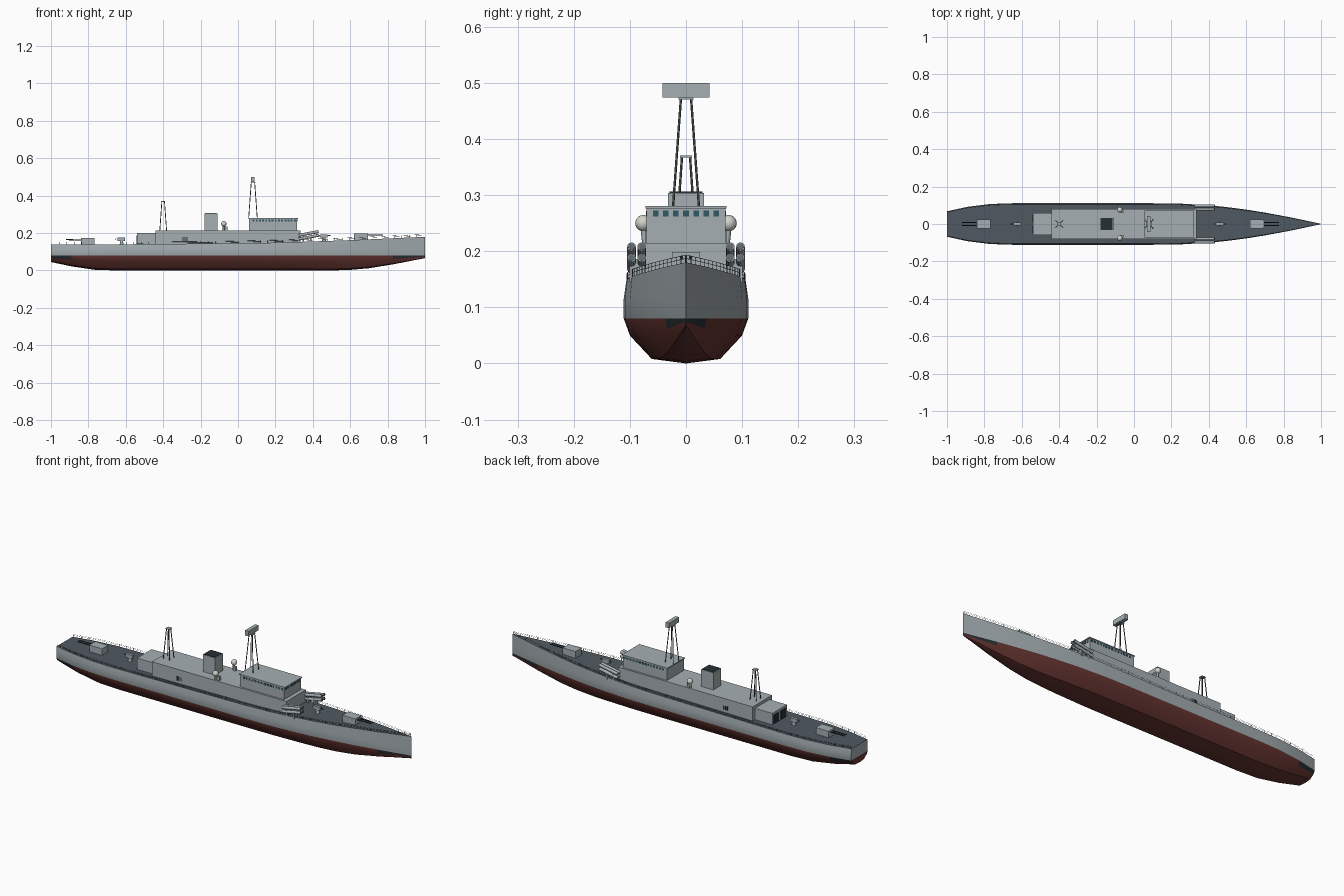
import bpy, bmesh, math
from mathutils import Vector

if "Cube" in bpy.data.objects:
    bpy.data.objects.remove(bpy.data.objects["Cube"])


def mat(name, r, g, b):
    m = bpy.data.materials.new(name)
    m.diffuse_color = (r, g, b, 1)
    m.use_nodes = True
    m.node_tree.nodes["Principled BSDF"].inputs["Base Color"].default_value = m.diffuse_color
    return m


GREY = mat("hull_grey", .36, .41, .43)
HOUSE = mat("house_grey", .38, .43, .45)
RED = mat("bottom_red", .13, .035, .03)
DECK = mat("deck_grey", .08, .1, .12)
DARK = mat("dark", .02, .03, .035)
STEEL = mat("steel", .12, .14, .15)
GLASS = mat("glass", .03, .1, .13)
WHITE = mat("radome_white", .65, .65, .6)


def add_mesh(name, bm, m):
    me = bpy.data.meshes.new(name)
    bmesh.ops.recalc_face_normals(bm, faces=bm.faces)
    bm.to_mesh(me)
    bm.free()
    ob = bpy.data.objects.new(name, me)
    bpy.context.collection.objects.link(ob)
    for k in (m if isinstance(m, list) else [m]):
        me.materials.append(k)
    return ob


def smooth(ob, deg=30):
    bpy.ops.object.select_all(action='DESELECT')
    ob.select_set(True)
    bpy.context.view_layer.objects.active = ob
    bpy.ops.object.shade_smooth_by_angle(angle=math.radians(deg))


def boxes(name, spans, m=HOUSE):
    # each span is (x0, x1, y0, y1, z0, z1)
    bm = bmesh.new()
    for x0, x1, y0, y1, z0, z1 in spans:
        vs = bmesh.ops.create_cube(bm, size=1)["verts"]
        for v in vs:
            v.co = ((x0 + x1) / 2 + v.co.x * (x1 - x0), (y0 + y1) / 2 + v.co.y * (y1 - y0),
                    (z0 + z1) / 2 + v.co.z * (z1 - z0))
    return add_mesh(name, bm, m)


def rods(name, segs, r, m=HOUSE, n=8, r2=None):
    # each segment is (start, end)
    bm = bmesh.new()
    for a, b in segs:
        a, b = Vector(a), Vector(b)
        d = b - a
        M = d.to_track_quat('Z', 'Y').to_matrix().to_4x4()
        M.translation = (a + b) / 2
        bmesh.ops.create_cone(bm, cap_ends=True, segments=n, radius1=r, radius2=r2 or r,
                              depth=d.length, matrix=M)
    ob = add_mesh(name, bm, m)
    smooth(ob, 50)
    return ob


def interp(table, x):
    for (a, p), (b, q) in zip(table, table[1:]):
        if x <= b:
            return p + (q - p) * max(0, (x - a) / (b - a))
    return table[-1][1]


# Hull lines: half beam, keel height and deck height along the length
BEAM = [(-1, .068), (-.89, .092), (-.77, .107), (-.65, .111), (.1, .111), (.25, .109), (.4, .1),
        (.5, .09), (.6, .077), (.7, .061), (.83, .037), (.92, .018), (1, .001)]
KEEL = [(-1, .045), (-.89, .022), (-.77, .004), (-.65, 0), (.5, 0), (.6, .003), (.7, .012),
        (.83, .033), (1, .066)]
SHEER = [(-1, .14), (-.5, .139), (-.1, .142), (.25, .15), (.6, .162), (1, .18)]


def deck(x):
    return interp(SHEER, x)


def edge(x):
    return interp(BEAM, x) * .96


# Hull lofted through cross-sections
bm = bmesh.new()
rings = []
for x, w in BEAM:
    k, d = interp(KEEL, x), deck(x)
    half = [(.96, d), (1, .115), (1, .08), (.9, k + .62 * (.08 - k)), (.55, k + .1 * (.08 - k))]
    pts = [(-w * f, z) for f, z in half] + [(0, k)] + [(w * f, z) for f, z in reversed(half)]
    rings.append([bm.verts.new((x, y, z)) for y, z in pts])
for a, b in zip(rings, rings[1:]):
    for i in range(10):
        f = bm.faces.new((a[i], a[i + 1], b[i + 1], b[i]))
        f.material_index = 1 if 2 <= i <= 7 else 0
        x = f.calc_center_median().x
        if i in (2, 7) and (x > .83 or x < -.89):
            f.material_index = 3
    bm.faces.new((a[0], b[0], b[10], a[10])).material_index = 2
for r in (rings[0], rings[-1]):
    bm.faces.new(r[:3] + r[8:])
    bm.faces.new(r[2:9]).material_index = 1
smooth(add_mesh("hull", bm, [GREY, RED, DECK, DARK]), 28)

# Superstructure blocks
boxes("deckhouse", [(-.44, .335, -.08, .08, .13, .215)])
boxes("hangar", [(-.54, -.44, -.06, .06, .13, .2)])
boxes("hangar_doors", [(-.542, -.538, s * .03 - .021, s * .03 + .021, .142, .188) for s in (-1, 1)], DARK)
boxes("bridge", [(.06, .315, -.07, .07, .215, .277)])
boxes("bridge_roof", [(.056, .32, -.072, .072, .276, .281)])
boxes("bridge_front_windows", [(.313, .317, y * .018 - .005, y * .018 + .005, .262, .273)
                               for y in range(-3, 4)], GLASS)
boxes("bridge_side_windows", [(.078 + i * .017, .088 + i * .017, s * .07 - .0015, s * .07 + .0015, .262, .272)
                              for i in range(14) for s in (-1, 1)], GLASS)
boxes("side_vents", [(-.297 + i * .011, -.291 + i * .011, s * .08 - .0015, s * .08 + .0015, .157, .178)
                     for i in range(3) for s in (-1, 1)], DARK)

# Funnel with dark opening
boxes("funnel", [(-.18, -.11, -.032, .032, .215, .304)])
boxes("funnel_top", [(-.176, -.114, -.029, .029, .302, .306)], DARK)

# Radomes on pedestals
bm = bmesh.new()
for s in (-1, 1):
    vs = bmesh.ops.create_uvsphere(bm, u_segments=16, v_segments=10, radius=.0145)["verts"]
    bmesh.ops.translate(bm, verts=vs, vec=(-.076, s * .076, .25))
smooth(add_mesh("radomes", bm, WHITE), 60)
rods("radome_pedestals", [((-.076, s * .072, .213), (-.076, s * .075, .24)) for s in (-1, 1)], .006)
boxes("radome_lockers", [(-.072, -.056, s * .066 - .006, s * .066 + .006, .215, .236) for s in (-1, 1)])


# Four-legged lattice masts
def mast(name, x, z0, z1, base, top):
    sg = [(a, b) for a in (-1, 1) for b in (-1, 1)]
    rods(name + "_legs", [((x + a * base, b * base, z0), (x + a * top, b * top, z1)) for a, b in sg], .0022, STEEL, 6)
    boxes(name + "_platform", [(x - top - .004, x + top + .004, -top - .004, top + .004, z1 - .003, z1 + .001)])


mast("fore_mast", .08, .28, .473, .023, .009)
mast("aft_mast", -.4, .214, .37, .018, .007)
boxes("radar_antenna", [(.069, .089, -.042, .042, .474, .5)])

# Twin gun turrets fore and aft
for name, x, s in (("fore_gun", .657, 1), ("aft_gun", -.803, -1)):
    z = deck(x)
    boxes(name + "_house", [(x - .037, x + .037, -.025, .025, z - .004, z + .034)])
    rods(name + "_barrels", [((x + s * .03, y, z + .024), (x + s * .117, y, z + .025)) for y in (-.008, .008)],
         .0028, DARK)

# Light gun mounts
for name, x, s in (("fore_light_gun", .46, 1), ("aft_light_gun", -.622, -1)):
    z = deck(x)
    rods(name + "_stand", [((x, 0, z - .003), (x, 0, z + .02))], .011, r2=.007)
    boxes(name + "_body", [(x - .022, x + .018, -.007, .007, z + .018, z + .036)])
    rods(name + "_barrel", [((x - .03, 0, z + .028), (x + s * .034, 0, z + .03))], .003, STEEL)

# Inclined launcher tubes, two by two on each side
tubes, caps = [], []
for s in (-1, 1):
    for y in (.079, .097):
        for z in (.168, .188):
            d = Vector((.105, 0, .02))
            a = Vector((.325, s * y, z))
            tubes.append((a, a + d))
            caps.append((a + d * .99, a + d * 1.01))
rods("launcher_tubes", tubes, .0078, HOUSE, 12)
rods("launcher_muzzles", caps, .0062, STEEL, 12)
boxes("launcher_supports", [(x, x + .008, s * .087 - .014, s * .087 + .014, .145, .186)
                            for x in (.345, .385) for s in (-1, 1)])

# Deck-edge railings
wires, posts = [], []
N = 50
for s in (-1, 1):
    for i in range(N + 1):
        x = -.995 + 1.99 * i / N
        p = Vector((x, s * (edge(x) - .001), deck(x)))
        posts.append((p, p + Vector((0, 0, .013))))
        if i:
            for h in (.007, .013):
                wires.append((q + Vector((0, 0, h)), p + Vector((0, 0, h))))
        q = p
rods("railing_posts", posts, .0007, STEEL, 4)
rods("railing_wires", wires, .0005, STEEL, 4)
